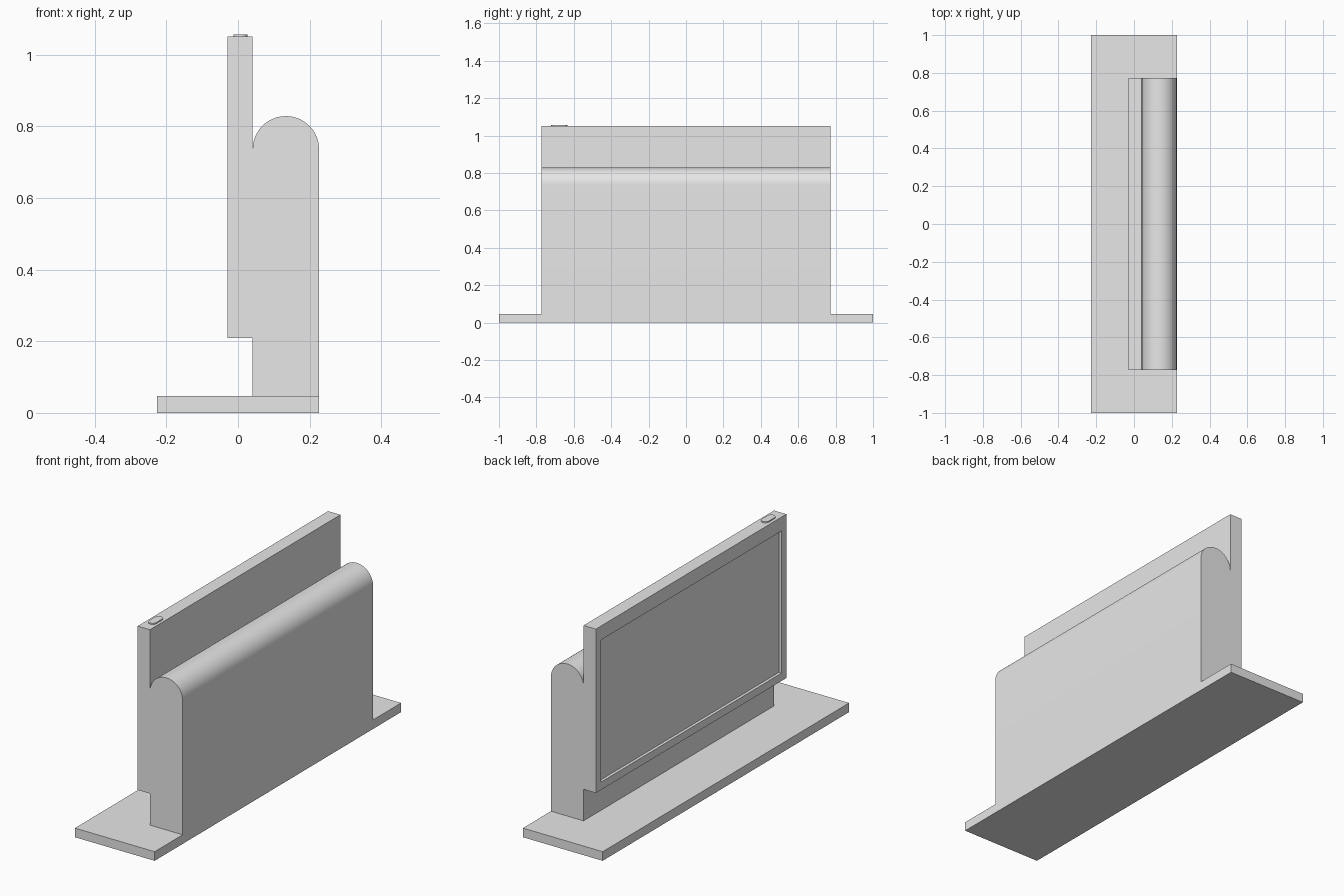
import bpy, bmesh, math

if "Cube" in bpy.data.objects:
    bpy.data.objects.remove(bpy.data.objects["Cube"])

grey = bpy.data.materials.new("light_grey")
grey.diffuse_color = (0.8, 0.8, 0.8, 1)
grey.use_nodes = True
grey.node_tree.nodes["Principled BSDF"].inputs["Base Color"].default_value = grey.diffuse_color

HALF_BASE, HALF_BODY = 1.0, 0.773      # half lengths along y
X_FRONT, X_MID, X_BACK = -0.029, 0.041, 0.2265
BASE_TOP, PANEL_LOW, PANEL_TOP = 0.047, 0.209, 1.051


def extruded(name, points, vec):
    """Solid made by sweeping a closed outline along vec."""
    bm = bmesh.new()
    face = bm.faces.new([bm.verts.new(p) for p in points])
    res = bmesh.ops.extrude_face_region(bm, geom=[face])
    verts = [v for v in res["geom"] if isinstance(v, bmesh.types.BMVert)]
    bmesh.ops.translate(bm, verts=verts, vec=vec)
    bmesh.ops.recalc_face_normals(bm, faces=bm.faces)
    return finish(name, bm)


def finish(name, bm):
    mesh = bpy.data.meshes.new(name)
    bm.to_mesh(mesh)
    bm.free()
    mesh.materials.append(grey)
    obj = bpy.data.objects.new(name, mesh)
    bpy.context.collection.objects.link(obj)
    return obj


def smooth(obj):
    bpy.ops.object.select_all(action='DESELECT')
    obj.select_set(True)
    bpy.context.view_layer.objects.active = obj
    bpy.ops.object.shade_smooth_by_angle(angle=math.radians(30))


def arc(cx, cy, r, start, end, n):
    for i in range(n + 1):
        a = math.radians(start + (end - start) * i / n)
        yield cx + r * math.cos(a), cy + r * math.sin(a)


# Flat base plate
b = X_BACK
extruded("base", [(-b, -HALF_BASE, 0), (b, -HALF_BASE, 0),
                  (b, HALF_BASE, 0), (-b, HALF_BASE, 0)], (0, 0, BASE_TOP))

# Round-topped body
r = (X_BACK - X_MID) / 2
profile = [(X_MID, BASE_TOP), (X_BACK, BASE_TOP)]
profile += arc(X_MID + r, 0.736, r, 0, 180, 32)
smooth(extruded("body", [(x, -HALF_BODY, z) for x, z in profile],
                (0, 2 * HALF_BODY, 0)))

# Screen panel with a sunken display on its -x side
bm = bmesh.new()
x0, x1 = X_FRONT, X_MID
recess = 0.015


def ring(x, y, low, high):
    return [bm.verts.new((x, s, z)) for s, z in
            ((-y, low), (y, low), (y, high), (-y, high))]


rings = [ring(x1, HALF_BODY, PANEL_LOW, PANEL_TOP),
         ring(x0, HALF_BODY, PANEL_LOW, PANEL_TOP),
         ring(x0, HALF_BODY - 0.04, PANEL_LOW + 0.04, PANEL_TOP - 0.072),
         ring(x0 + recess, HALF_BODY - 0.04, PANEL_LOW + 0.04, PANEL_TOP - 0.072)]
for a, c in zip(rings, rings[1:]):
    for i in range(4):
        j = (i + 1) % 4
        bm.faces.new((a[i], a[j], c[j], c[i]))
bm.faces.new(rings[0])
bm.faces.new(rings[-1])
bmesh.ops.recalc_face_normals(bm, faces=bm.faces)
finish("screen_panel", bm)

# Pill-shaped button on the top edge
br, bx, by = 0.02, 0.007, -0.678
pill = list(arc(bx, by + 0.024, br, 0, 180, 12))
pill += arc(bx, by - 0.024, br, 180, 360, 12)
smooth(extruded("power_button", [(x, y, PANEL_TOP) for x, y in pill], (0, 0, 0.006)))
